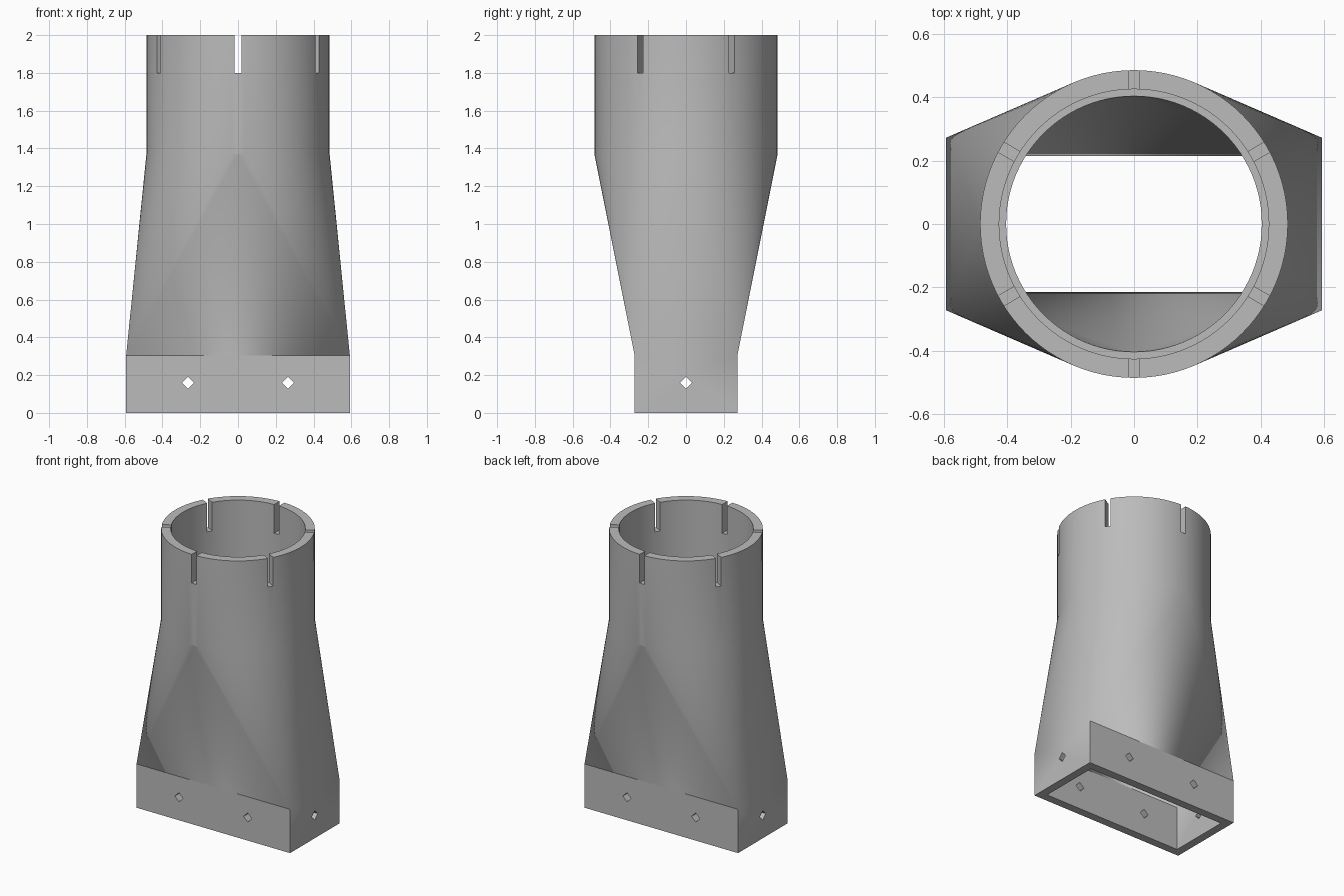
import bpy, bmesh
from math import pi, sin, cos, radians
from mathutils import Matrix

if "Cube" in bpy.data.objects:
    bpy.data.objects.remove(bpy.data.objects["Cube"])

SEGS = 96
BAND_Z, NECK_Z, TOP_Z = 0.305, 1.37, 2.0

grey = bpy.data.materials.new("plain grey")
grey.use_nodes = True
grey.diffuse_color = (0.5, 0.5, 0.5, 1)
grey.node_tree.nodes["Principled BSDF"].inputs["Base Color"].default_value = (0.5, 0.5, 0.5, 1)


def rect(bm, hx, hy, z):
    return [bm.verts.new((sx * hx, sy * hy, z))
            for sx, sy in ((1, 1), (-1, 1), (-1, -1), (1, -1))]


def circle(bm, r, z):
    return [bm.verts.new((r * cos(2 * pi * i / SEGS), r * sin(2 * pi * i / SEGS), z))
            for i in range(SEGS)]


def bridge(bm, a, b):
    n = len(a)
    for i in range(n):
        j = (i + 1) % n
        bm.faces.new((a[i], a[j], b[j], b[i]))


def rect_to_round(bm, corners, ring):
    # a cone fan at each corner, with one flat triangle per side
    q = SEGS // 4
    for i in range(SEGS):
        bm.faces.new((ring[i], corners[i // q], ring[(i + 1) % SEGS]))
        if i % q == 0:
            bm.faces.new((corners[i // q - 1], corners[i // q], ring[i]))


def skin(bm, hx, hy, neck_r, top_r):
    foot, band = rect(bm, hx, hy, 0), rect(bm, hx, hy, BAND_Z)
    neck, top = circle(bm, neck_r, NECK_Z), circle(bm, top_r, TOP_Z)
    bridge(bm, foot, band)
    rect_to_round(bm, band, neck)
    if top_r != neck_r:  # ledge at the bottom of the round socket
        ledge = circle(bm, top_r, NECK_Z)
        bridge(bm, neck, ledge)
        neck = ledge
    bridge(bm, neck, top)
    return foot, top


def make_object(name, bm):
    bmesh.ops.recalc_face_normals(bm, faces=bm.faces)
    mesh = bpy.data.meshes.new(name)
    bm.to_mesh(mesh)
    bm.free()
    mesh.materials.append(grey)
    obj = bpy.data.objects.new(name, mesh)
    bpy.context.collection.objects.link(obj)
    return obj


# Hollow adapter body: outer and inner skins joined at both rims
bm = bmesh.new()
outer_foot, outer_top = skin(bm, 0.592, 0.272, 0.485, 0.485)
inner_foot, inner_top = skin(bm, 0.535, 0.215, 0.403, 0.425)
bridge(bm, outer_foot, inner_foot)
bridge(bm, outer_top, inner_top)
body = make_object("duct_adapter", bm)

# Cutters: six rim slots and six diamond screw holes
bm = bmesh.new()


def cutter_box(matrix, size):
    bmesh.ops.create_cube(bm, size=1, matrix=matrix @ Matrix.Diagonal((*size, 1)))


for k in range(6):
    turn = Matrix.Rotation(radians(30 + 60 * k), 4, 'Z')
    cutter_box(turn @ Matrix.Translation((0.45, 0, 1.95)), (0.2, 0.036, 0.3))
for s in (-1, 1):
    for x in (-0.265, 0.265):
        cutter_box(Matrix.Translation((x, s * 0.245, 0.16)) @ Matrix.Rotation(pi / 4, 4, 'Y'),
                   (0.045, 0.15, 0.045))
    cutter_box(Matrix.Translation((s * 0.565, 0, 0.16)) @ Matrix.Rotation(pi / 4, 4, 'X'),
               (0.15, 0.045, 0.045))
cutter = make_object("slot_and_hole_cutter", bm)
cutter.hide_render = True

cut = body.modifiers.new("slots and holes", 'BOOLEAN')
cut.operation = 'DIFFERENCE'
cut.solver = 'EXACT'
cut.object = cutter
bpy.ops.object.select_all(action='DESELECT')
body.select_set(True)
bpy.context.view_layer.objects.active = body
bpy.ops.object.modifier_apply(modifier=cut.name)
bpy.data.objects.remove(cutter)

# Soft round walls, crisp rims and band edge
bpy.ops.object.shade_smooth_by_angle(angle=radians(10))
